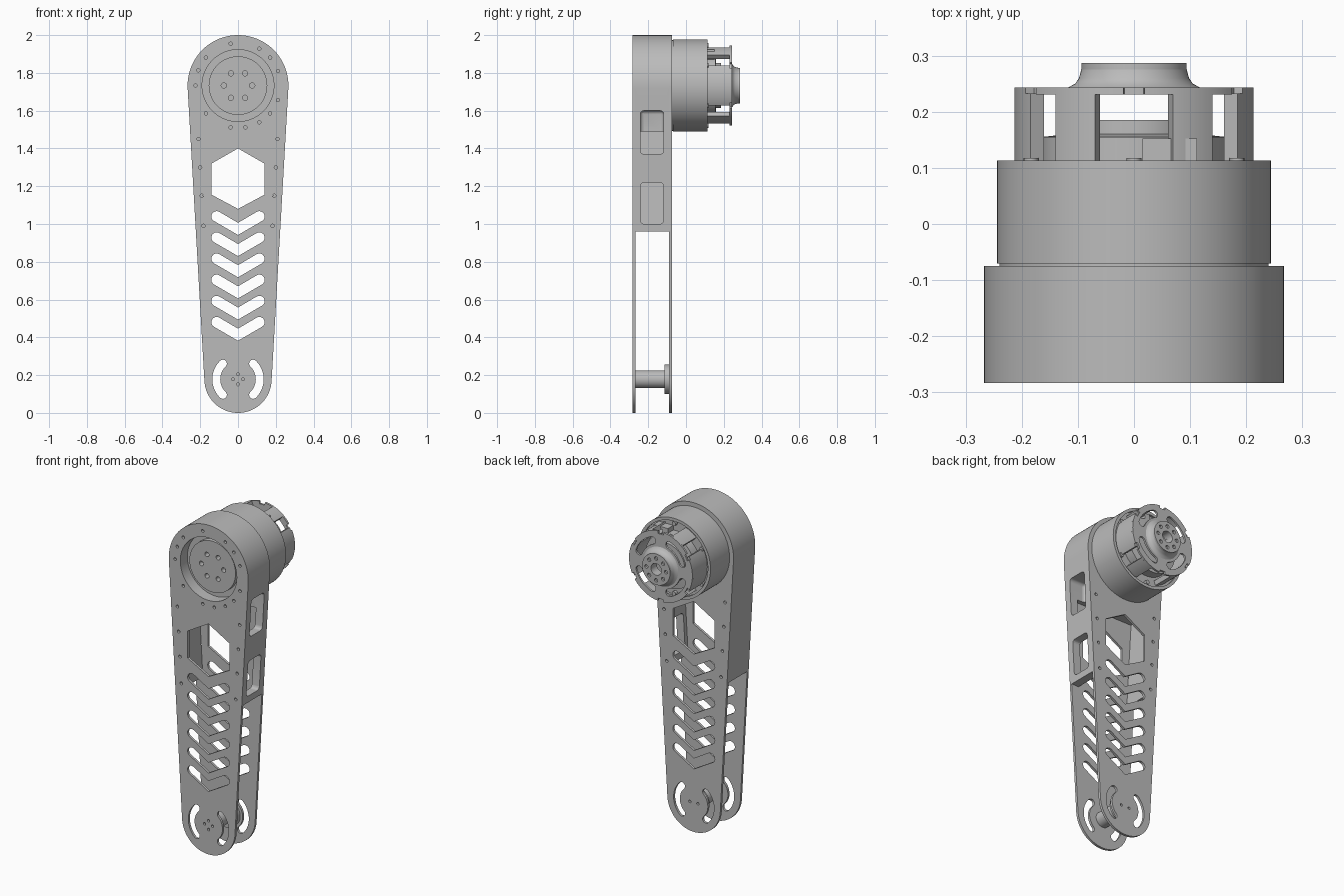
import bpy, bmesh
from math import pi, sin, cos, asin, radians
from mathutils import Matrix

cube = bpy.data.objects.get("Cube")
if cube:
    bpy.data.objects.remove(cube)

grey = bpy.data.materials.new("machined grey")
grey.use_nodes = True
colour = (0.5, 0.5, 0.5, 1)
grey.diffuse_color = colour
grey.node_tree.nodes["Principled BSDF"].inputs["Base Color"].default_value = colour

TOP_Z, TOP_R = 1.733, 0.267
LOW_Z, LOW_R = 0.178, 0.178
TILT = asin((TOP_R - LOW_R) / (TOP_Z - LOW_Z))


def finish(name, mesh):
    bm = bmesh.new()
    bm.from_mesh(mesh)
    bmesh.ops.remove_doubles(bm, verts=bm.verts, dist=1e-5)
    bmesh.ops.recalc_face_normals(bm, faces=bm.faces)
    bm.to_mesh(mesh)
    bm.free()
    mesh.materials.clear()
    mesh.materials.append(grey)
    obj = bpy.data.objects.new(name, mesh)
    bpy.context.collection.objects.link(obj)
    smooth(obj)
    return obj


def smooth(obj):
    bpy.ops.object.select_all(action='DESELECT')
    obj.select_set(True)
    bpy.context.view_layer.objects.active = obj
    bpy.ops.object.shade_smooth_by_angle(angle=radians(30))


def plate(name, y0, y1, loops):
    """Flat part in the xz plane; inner loops become holes."""
    curve = bpy.data.curves.new(name, 'CURVE')
    curve.dimensions = '2D'
    curve.fill_mode = 'BOTH'
    curve.extrude = (y1 - y0) / 2
    for loop in loops:
        spline = curve.splines.new('POLY')
        spline.points.add(len(loop) - 1)
        for point, (x, z) in zip(spline.points, loop):
            point.co = (x, z, 0, 1)
        spline.use_cyclic_u = True
    temp = bpy.data.objects.new(name + "_curve", curve)
    bpy.context.collection.objects.link(temp)
    graph = bpy.context.evaluated_depsgraph_get()
    mesh = bpy.data.meshes.new_from_object(temp.evaluated_get(graph))
    bpy.data.objects.remove(temp)
    mesh.transform(Matrix.Translation((0, (y0 + y1) / 2, 0)) @ Matrix.Rotation(pi / 2, 4, 'X'))
    return finish(name, mesh)


def lathe(name, profile, z=TOP_Z):
    """Turn a (radius, y) profile about an axis along y."""
    bm = bmesh.new()
    verts = [bm.verts.new((r, y, 0)) for r, y in profile]
    edges = [bm.edges.new(pair) for pair in zip(verts, verts[1:])]
    bmesh.ops.spin(bm, geom=verts + edges, cent=(0, 0, 0), axis=(0, 1, 0),
                   angle=2 * pi, steps=80)
    bmesh.ops.translate(bm, verts=bm.verts, vec=(0, 0, z))
    mesh = bpy.data.meshes.new(name)
    bm.to_mesh(mesh)
    bm.free()
    return finish(name, mesh)


def arc(x, z, r, a0, a1, n=24):
    return [(x + r * cos(a0 + (a1 - a0) * i / n), z + r * sin(a0 + (a1 - a0) * i / n))
            for i in range(n + 1)]


def circle(x, z, r, n=16):
    return arc(x, z, r, 0, 2 * pi, n)[:-1]


def ring_of_holes(z, dist, r, count, start=0.0):
    return [circle(dist * cos(start + 2 * pi * i / count),
                   z + dist * sin(start + 2 * pi * i / count), r) for i in range(count)]


def arc_slot(z, r, half, mid, span):
    a, b = mid - span, mid + span
    return (arc(0, z, r + half, a, b)
            + arc(r * cos(b), z + r * sin(b), half, b, b + pi, 8)[1:-1]
            + arc(0, z, r - half, b, a)
            + arc(r * cos(a), z + r * sin(a), half, a + pi, a + 2 * pi, 8)[1:-1])


def sector(r0, r1, mid, span):
    return arc(0, TOP_Z, r1, mid - span, mid + span) + arc(0, TOP_Z, r0, mid + span, mid - span)


def chevron(z):
    end, half, low = 0.113, 0.028, z - 0.066
    return (arc(end, z, half, -pi / 3, 2 * pi / 3, 10) + [(0, low + 0.032)]
            + arc(-end, z, half, pi / 3, 4 * pi / 3, 10) + [(0, low - 0.032)])


def half_width(z):
    return (TOP_R + sin(TILT) * (z - TOP_Z)) / cos(TILT)


# Leg plates with hexagon, chevrons, curved slots and screw holes
top_arc = arc(0, TOP_Z, TOP_R, -TILT, pi + TILT, 64)
outline = top_arc + arc(0, LOW_Z, LOW_R, pi + TILT, 2 * pi - TILT, 48)
hexagon = [(0, 1.40), (-0.14, 1.32), (-0.14, 1.155), (0, 1.08), (0.14, 1.155), (0.14, 1.32)]
cutouts = [hexagon] + [chevron(1.04 - 0.112 * i) for i in range(6)]
cutouts += [arc_slot(LOW_Z, 0.115, 0.021, a, radians(46)) for a in (0, pi)]
for z in (0.99, 1.15, 1.30, 1.45):
    cutouts += [circle(s * (half_width(z) - 0.042), z, 0.009) for s in (-1, 1)]
rim_angles = (20, 41, 60, 100, 139, 159, 180, 221, 260, 280, 300, 319, 340)
rim_holes = [circle(0.225 * cos(radians(a)), TOP_Z + 0.225 * sin(radians(a)), 0.009)
             for a in rim_angles]
plate("front_plate", -0.283, -0.268, [outline, circle(0, TOP_Z, 0.19, 80)] + cutouts
      + rim_holes + ring_of_holes(LOW_Z, 0.027, 0.008, 4))
plate("back_plate", -0.09, -0.075, [outline] + cutouts
      + ring_of_holes(LOW_Z, 0.027, 0.008, 2))

# Housing wall between the plates, open at the bottom
wall, base, roof = 0.05, 0.96, 1.49
lo, hi = half_width(base), half_width(roof)
shell = top_arc + [(-lo, base), (wall - lo, base), (wall - hi, roof),
                   (hi - wall, roof), (lo - wall, base), (lo, base)]
housing = plate("housing_wall", -0.268, -0.09, [shell, circle(0, TOP_Z, 0.19, 80)])

# Two rounded windows in the +x wall
for z0, z1 in ((1.0, 1.22), (1.37, 1.6)):
    bpy.ops.mesh.primitive_cube_add(size=1, location=(0.26, -0.18, (z0 + z1) / 2))
    cutter = bpy.context.object
    cutter.name = "window_cutter"
    cutter.scale = (0.22, 0.124, z1 - z0)
    bpy.ops.object.transform_apply(location=False, rotation=False, scale=True)
    bevel = cutter.modifiers.new("round", 'BEVEL')
    bevel.width, bevel.segments = 0.02, 4
    cut = housing.modifiers.new("window", 'BOOLEAN')
    cut.operation, cut.solver, cut.object = 'DIFFERENCE', 'EXACT', cutter
    bpy.ops.object.select_all(action='DESELECT')
    bpy.context.view_layer.objects.active = housing
    bpy.ops.object.modifier_apply(modifier=cut.name)
    bpy.data.objects.remove(cutter)
smooth(housing)

# Lower pivot pin with its flange
lathe("pivot_pin", [(0, -0.268), (0.047, -0.268), (0.047, -0.115), (0.078, -0.115),
                    (0.078, -0.09), (0, -0.09)], LOW_Z)

# Motor output face recessed in the front plate
lathe("motor_core", [(0, -0.215), (0.19, -0.215), (0.19, -0.08), (0, -0.08)])
plate("output_face", -0.245, -0.215,
      [circle(0, TOP_Z, 0.155, 64)] + ring_of_holes(TOP_Z, 0.075, 0.014, 6))

# Motor drum and stepped inner body
lathe("motor_drum", [(0, -0.075), (0.24, -0.075), (0.24, -0.07), (0.244, -0.07),
                     (0.244, 0.113), (0.226, 0.113), (0.226, 0.1), (0, 0.1)])
lathe("inner_body", [(0, 0.1), (0.165, 0.1), (0.165, 0.155), (0.12, 0.16),
                     (0.12, 0.185), (0, 0.185)])
plate("drum_screws", 0.1, 0.118, ring_of_holes(TOP_Z, 0.212, 0.013, 6, pi / 6))

# Rear cage: wide side posts, narrow diagonal posts, end disc
spans = [(0, 30), (180, 30), (60, 11), (120, 11), (240, 11), (300, 11)]
plate("cage_posts", 0.1, 0.233,
      [sector(0.185, 0.213, radians(a), radians(s)) for a, s in spans])
rim = []
for i in range(6):
    mid = i * pi / 3
    rim += arc(0, TOP_Z, 0.213, mid - radians(25), mid + radians(25), 14)
    rim += arc(0, TOP_Z, 0.197, mid + radians(25), mid + radians(35), 4)
kidneys = [arc_slot(TOP_Z, 0.155, 0.022, pi / 4 + i * pi / 2, radians(24)) for i in range(4)]
plate("cage_disc", 0.231, 0.243, [rim, circle(0, TOP_Z, 0.035, 32)] + kidneys)

# Flared rear boss with bolt circle
lathe("rear_boss", [(0.035, 0.235), (0.118, 0.235), (0.118, 0.243), (0.105, 0.25),
                    (0.098, 0.26), (0.094, 0.275), (0.035, 0.275), (0.035, 0.235)])
plate("boss_cap", 0.275, 0.287, [circle(0, TOP_Z, 0.094, 64), circle(0, TOP_Z, 0.035, 32)]
      + ring_of_holes(TOP_Z, 0.066, 0.011, 8))

# Cable connector on top of the inner body
def box(z0, z1, x0, x1):
    return [(x0, z0), (x1, z0), (x1, z1), (x0, z1)]


plate("connector", 0.1, 0.152, [box(1.87, 1.925, 0.015, 0.112), box(1.885, 1.91, 0.05, 0.1)])
